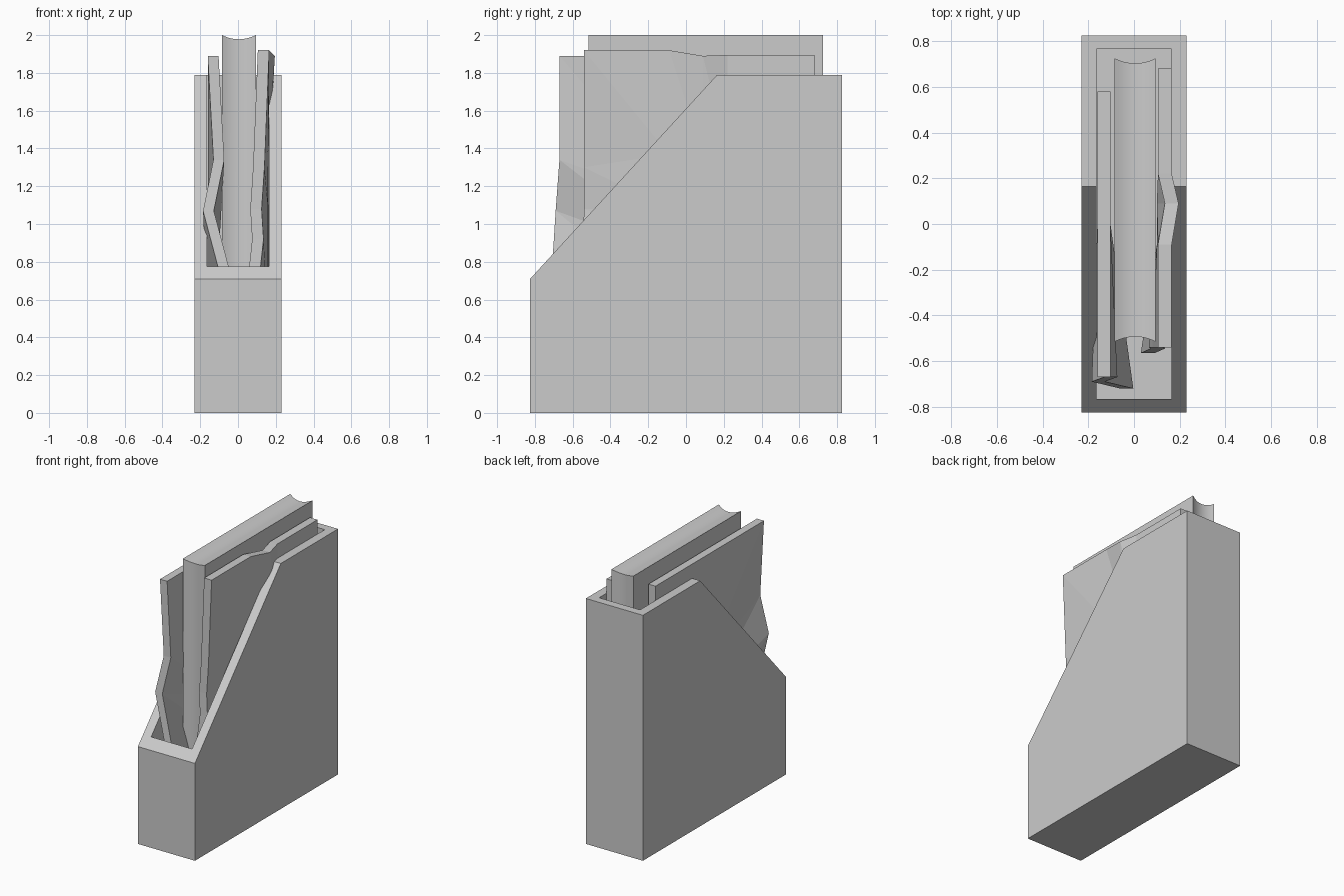
import bpy
import bmesh

cube = bpy.data.objects.get("Cube")
if cube:
    bpy.data.objects.remove(cube, do_unlink=True)

GREY = 0.6
mat = bpy.data.materials.new("plain grey")
mat.use_nodes = True
mat.diffuse_color = (GREY, GREY, GREY, 1)
for node in mat.node_tree.nodes:
    if node.type == 'BSDF_PRINCIPLED':
        node.inputs["Base Color"].default_value = (GREY, GREY, GREY, 1)


def finish(bm, name):
    """Turn a bmesh into a named grey object."""
    bmesh.ops.recalc_face_normals(bm, faces=bm.faces[:])
    mesh = bpy.data.meshes.new(name)
    bm.to_mesh(mesh)
    bm.free()
    mesh.materials.append(mat)
    obj = bpy.data.objects.new(name, mesh)
    bpy.context.collection.objects.link(obj)
    return obj


def sheet(name, columns, thickness):
    """Folded booklet: columns of points run front to back, thickened along x."""
    bm = bmesh.new()
    grid = [[bm.verts.new(p) for p in col] for col in columns]
    for a, b in zip(grid, grid[1:]):
        for i in range(len(a) - 1):
            # split quads so each crease is a clean flat facet
            bm.faces.new((a[i], a[i + 1], b[i + 1]))
            bm.faces.new((a[i], b[i + 1], b[i]))
    ext = bmesh.ops.extrude_face_region(bm, geom=bm.faces[:], use_keep_orig=True)
    moved = [g for g in ext["geom"] if isinstance(g, bmesh.types.BMVert)]
    bmesh.ops.translate(bm, verts=moved, vec=(thickness, 0, 0))
    bmesh.ops.dissolve_limit(bm, angle_limit=0.01, verts=bm.verts[:], edges=bm.edges[:])
    return finish(bm, name)


def straight(x, y, heights):
    return [(x, y, z) for z in heights]


# Holder: open box with a sloping front opening
outer = [(-.825, 0), (.825, 0), (.825, 1.79), (.165, 1.79), (-.825, .71)]
inner = [(-.765, .06), (.765, .06), (.765, 1.79), (.165, 1.79), (-.765, .775)]
bm = bmesh.new()
shells = []
for profile, half in ((outer, .23), (inner, .165)):
    sides = [[bm.verts.new((s * half, y, z)) for y, z in profile] for s in (-1, 1)]
    for side in sides:
        bm.faces.new(side)
    left, right = sides
    for i, j in ((0, 1), (1, 2), (4, 0)):
        bm.faces.new((left[i], left[j], right[j], right[i]))
    shells.append(sides)
out, inn = shells
for s in (0, 1):
    for i, j in ((2, 3), (3, 4)):
        bm.faces.new((out[s][i], out[s][j], inn[s][j], inn[s][i]))
for i in (2, 4):
    bm.faces.new((out[0][i], out[1][i], inn[1][i], inn[0][i]))
finish(bm, "holder")

# Thick book: edges of the page block are slightly hollow between the covers
bm = bmesh.new()
rings = []
STEPS = 10
for k in range(STEPS + 1):
    u = 2 * k / STEPS - 1
    d = .022 * (1 - u * u)
    x = .005 + .09 * u
    front, back, top = -.515 + d, .725 - d, 2 - d
    rings.append([bm.verts.new((x, y, z)) for y, z in
                  ((front, .06), (back, .06), (back, top), (front, top))])
for a, b in zip(rings, rings[1:]):
    for i in range(4):
        j = (i + 1) % 4
        bm.faces.new((a[i], a[j], b[j], b[i]))
bm.faces.new(rings[0])
bm.faces.new(rings[-1])
book = finish(bm, "thick_book")
bpy.context.view_layer.objects.active = book
book.select_set(True)
bpy.ops.object.shade_smooth_by_angle(angle=0.7)
book.select_set(False)

# Left booklet: front edge is crumpled, rear is straight
rows = (1.89, 1.1, .82, .5, .06)
sheet("left_booklet", [
    [(-.16, -.67, 1.89), (-.13, -.67, 1.34), (-.185, -.69, 1.07),
     (-.06, -.72, .6), (-.1, -.7, .06)],
    straight(-.16, 0, rows),
    straight(-.16, .58, rows),
], .057)

# Right booklet: soft bend on the front edge and a kink in the top edge
rows = (1.895, 1.37, 1.08, .9, .5, .06)
sheet("right_booklet", [
    [(.105, -.54, 1.92), (.08, -.54, 1.3), (.065, -.54, 1.08),
     (.075, -.545, .92), (.03, -.565, .5), (.06, -.55, .06)],
    [(.105, -.09, 1.92)] + straight(.1, -.09, rows[1:]),
    [(.135, .09, 1.89)] + straight(.1, .09, rows[1:]),
    straight(.105, .22, rows),
    straight(.105, .68, rows),
], .06)
